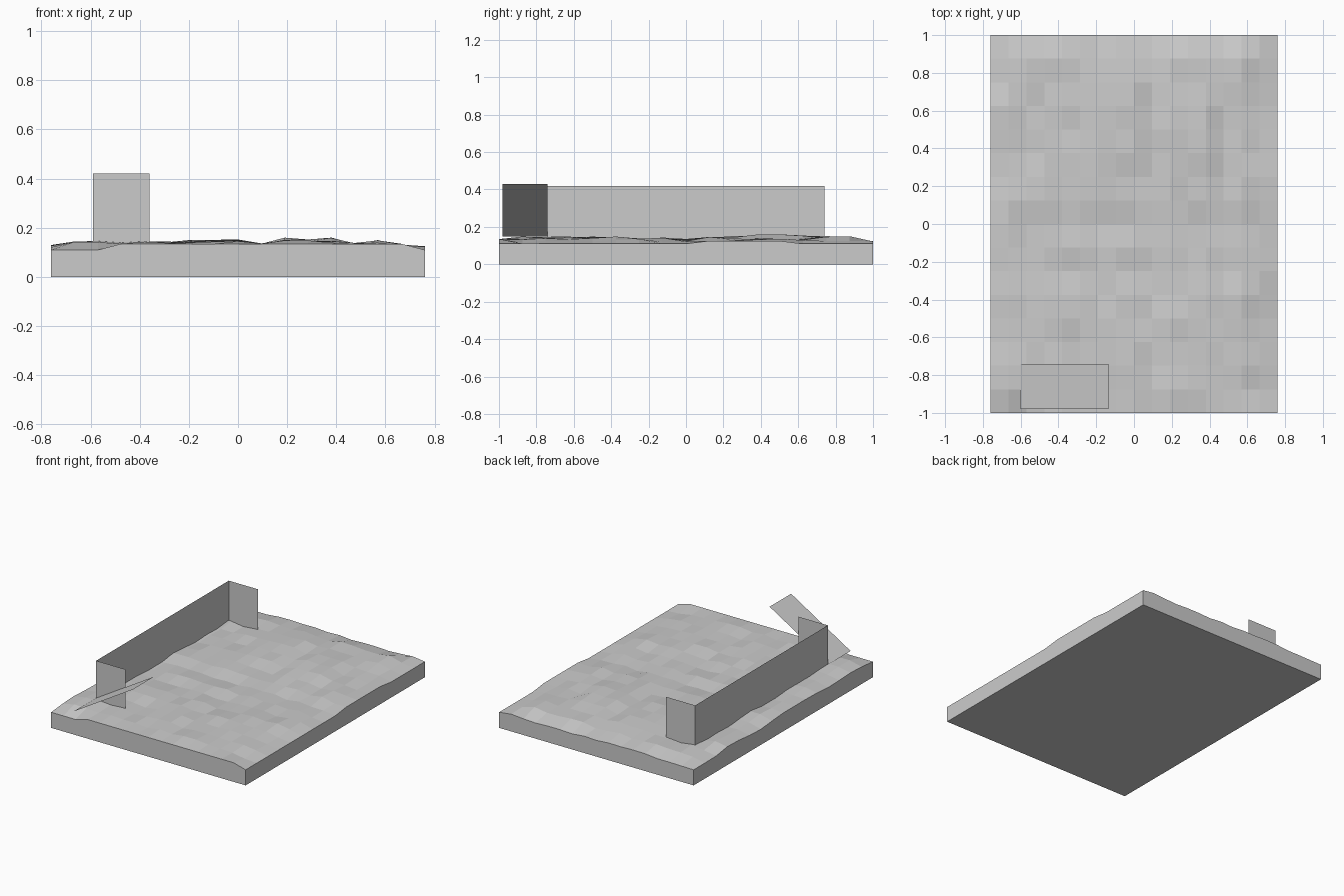
import bpy, bmesh, random

if "Cube" in bpy.data.objects:
    bpy.data.objects.remove(bpy.data.objects["Cube"])

random.seed(4)
N = 16
W, L = 0.76, 1.0


def make_object(name, bm):
    mesh = bpy.data.meshes.new(name)
    bm.normal_update()
    bm.to_mesh(mesh)
    bm.free()
    ob = bpy.data.objects.new(name, mesh)
    bpy.context.collection.objects.link(ob)
    return ob


def sheet(name, points, offset):
    """Sweep an open line of points along an offset to make a thin sheet."""
    bm = bmesh.new()
    low = [bm.verts.new(p) for p in points]
    high = [bm.verts.new([a + b for a, b in zip(p, offset)]) for p in points]
    for i in range(len(points) - 1):
        bm.faces.new((low[i], low[i + 1], high[i + 1], high[i]))
    return make_object(name, bm)


# Uneven ground slab: skyline limits across x and along y, plus stepped dips
ridge_x = [.130, .146, .146, .148, .148, .146, .154, .154, .154,
           .138, .163, .163, .163, .140, .150, .135, .110]
ridge_y = [.130, .150, .150, .150, .150, .150, .140, .146, .140,
           .150, .154, .163, .163, .163, .163, .150, .125]
front_edge = [.110, .110, .110] + [.135] * 13 + [.110]
step = [[random.choice((0, 0, .012, .012, .024)) for _ in range(N + 1)]
        for _ in range(N + 1)]


def height(i, j):
    if j == 0:
        return front_edge[i]
    if i == N:
        return .110 if j < 9 or j > 12 else .125
    near = [step[a][b] for a in (i - 1, i) for b in (j - 1, j)
            if a >= 0 and b >= 0]
    dip = 0.5 * step[i][j] + 0.5 * sum(near) / len(near)
    return max(.110, min(ridge_x[i], ridge_y[j]) - dip)


bm = bmesh.new()
bmesh.ops.create_grid(bm, x_segments=N, y_segments=N, size=1)
bm.verts.ensure_lookup_table()
for v in bm.verts:
    i, j = round((v.co.x + 1) * N / 2), round((v.co.y + 1) * N / 2)
    v.co = (v.co.x * W, v.co.y * L, height(i, j))
# Skirt down to z = 0, closed by one flat bottom
rim = [e for e in bm.edges if e.is_boundary]
ext = bmesh.ops.extrude_edge_only(bm, edges=rim)["geom"]
for g in ext:
    if isinstance(g, bmesh.types.BMVert):
        g.co.z = 0
bmesh.ops.holes_fill(bm, edges=[e for e in bm.edges if e.is_boundary], sides=0)
bmesh.ops.recalc_face_normals(bm, faces=bm.faces)
make_object("ground_slab", bm)

# Thin wall with a short return at each end
sheet("bracket_wall",
      [(-.36, -.74, .12), (-.59, -.74, .12), (-.59, .74, .12), (-.36, .74, .12)],
      (0, 0, .30))

# Loose panel leaning up beside the front return
sheet("tilted_panel", [(-.60, -.98, .15), (-.135, -.98, .43)], (0, .24, 0))
